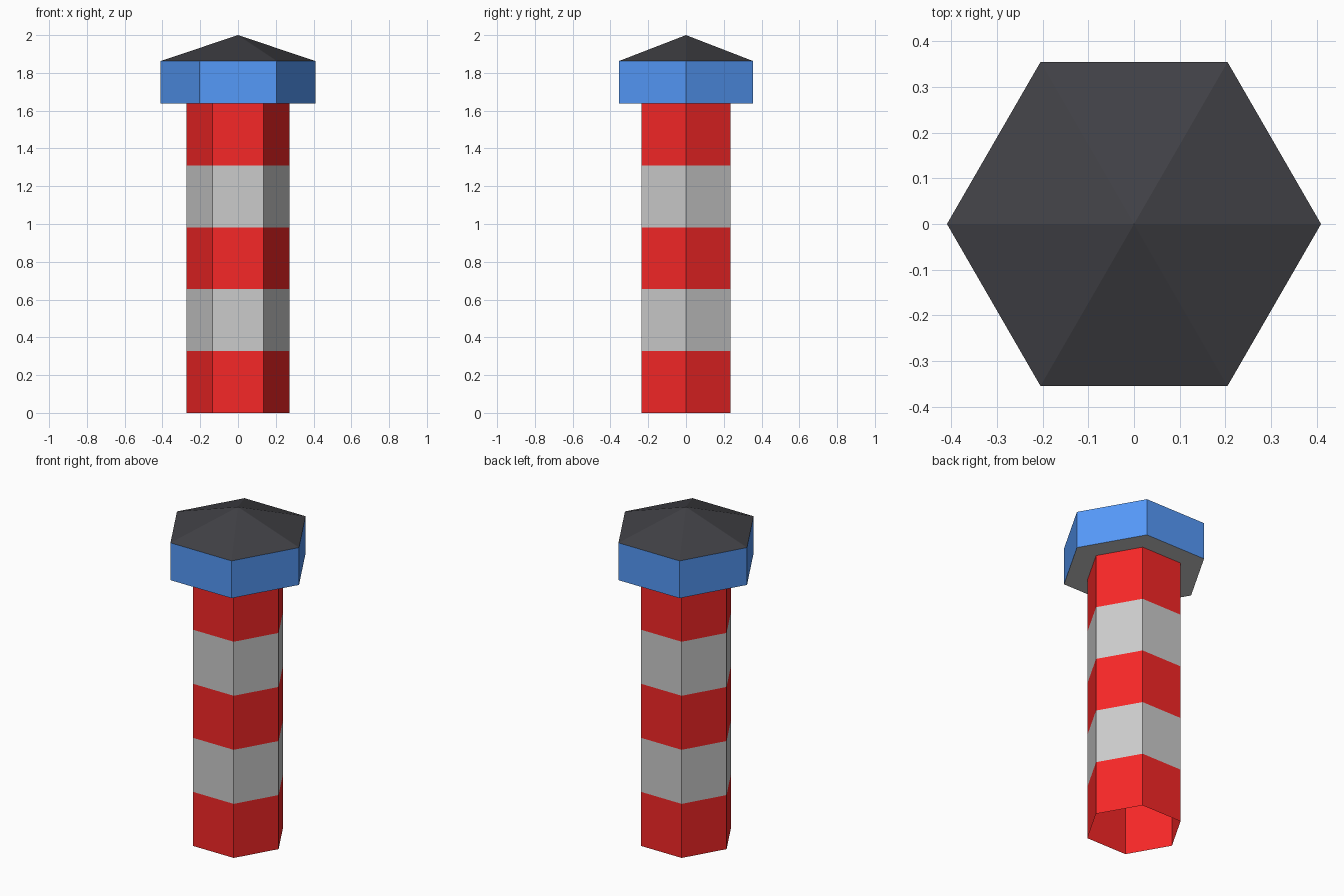
import bpy
import math

if "Cube" in bpy.data.objects:
    bpy.data.objects.remove(bpy.data.objects["Cube"])

SIDES = 6
R_TOWER, R_LANTERN = 0.272, 0.409
Z_GALLERY, Z_EAVES, Z_TOP = 1.637, 1.863, 2.0


def material(name, rgb):
    m = bpy.data.materials.new(name)
    m.diffuse_color = (*rgb, 1.0)
    m.use_nodes = True
    m.node_tree.nodes["Principled BSDF"].inputs["Base Color"].default_value = m.diffuse_color
    return m


def hex_shell(name, profile, mats, bands):
    """Open six-sided shell through (radius, z) points, one material slot per band."""
    verts, faces, slots, rings = [], [], [], []
    for r, z in profile:
        start = len(verts)
        if r == 0:
            verts.append((0, 0, z))
            rings.append([start] * SIDES)
        else:
            for i in range(SIDES):
                a = math.tau * i / SIDES
                verts.append((r * math.cos(a), r * math.sin(a), z))
            rings.append(list(range(start, start + SIDES)))
    for low, high, slot in zip(rings, rings[1:], bands):
        for i in range(SIDES):
            j = (i + 1) % SIDES
            face = [low[i], low[j], high[j], high[i]]
            faces.append(list(dict.fromkeys(face)))
            slots.append(slot)
    mesh = bpy.data.meshes.new(name)
    mesh.from_pydata(verts, [], faces)
    for m in mats:
        mesh.materials.append(m)
    for poly, slot in zip(mesh.polygons, slots):
        poly.material_index = slot
    mesh.update()
    obj = bpy.data.objects.new(name, mesh)
    bpy.context.collection.objects.link(obj)
    return obj


red = material("red", (0.92, 0.02, 0.02))
pale = material("pale_grey", (0.8, 0.8, 0.8))
blue = material("blue", (0.09, 0.32, 0.94))
dark = material("dark_grey", (0.052, 0.052, 0.06))

# Tower: hollow tube with five equal stripes, open at the bottom
stripes = 5
hex_shell("tower", [(R_TOWER, Z_GALLERY * k / stripes) for k in range(stripes + 1)],
          [red, pale], [k % 2 for k in range(stripes)])

# Underside of the overhanging lantern
hex_shell("gallery_underside", [(R_TOWER, Z_GALLERY), (R_LANTERN, Z_GALLERY)], [], [0])

# Lantern walls
hex_shell("lantern", [(R_LANTERN, Z_GALLERY), (R_LANTERN, Z_EAVES)], [blue], [0])

# Shallow pointed roof
hex_shell("roof", [(R_LANTERN, Z_EAVES), (0, Z_TOP)], [dark], [0])
